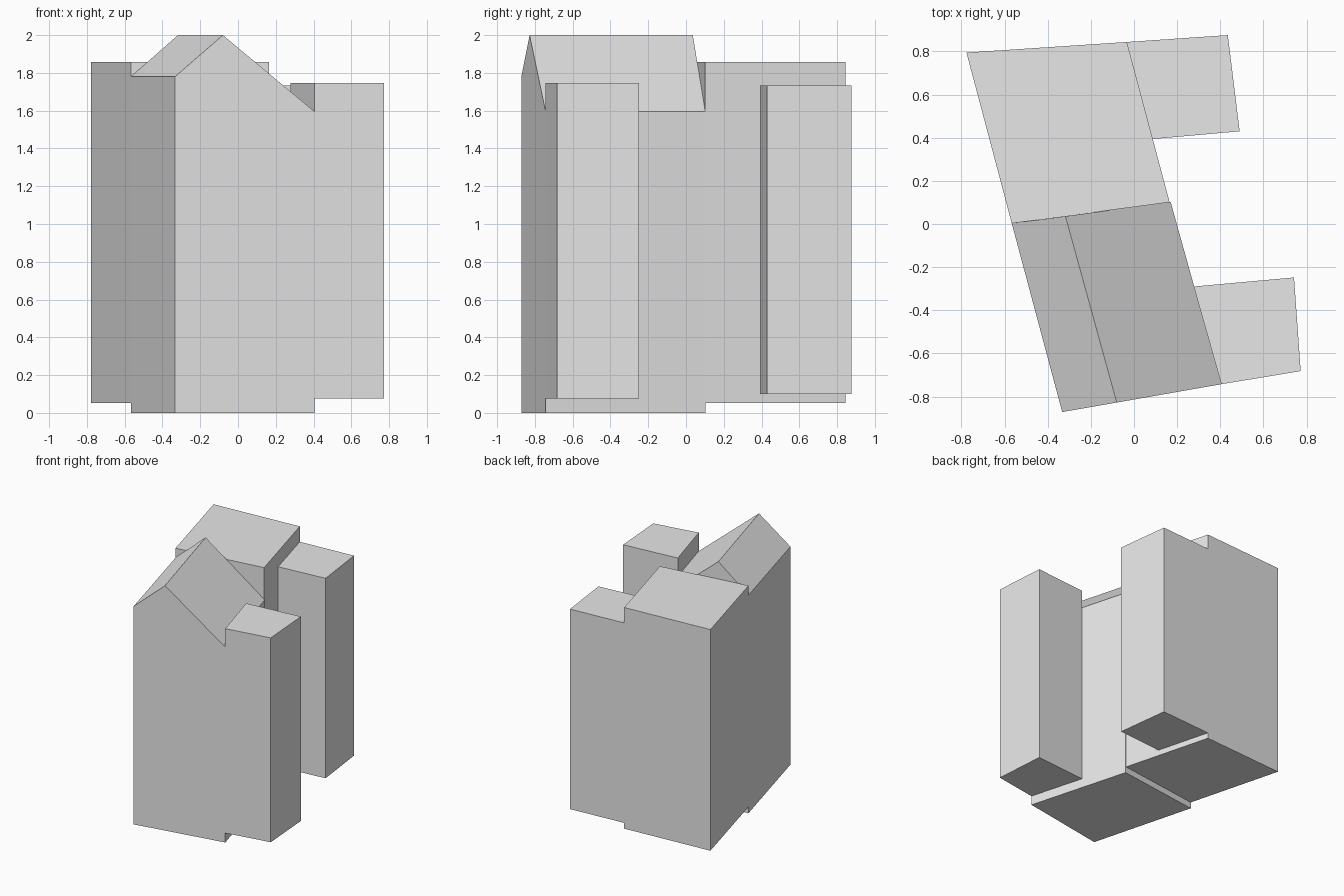
import bpy
import bmesh

# Remove the default object
cube = bpy.data.objects.get("Cube")
if cube:
    bpy.data.objects.remove(cube, do_unlink=True)

# One plain grey for the whole building
GREY = (0.8, 0.8, 0.8, 1.0)
wall_grey = bpy.data.materials.new("wall_grey")
wall_grey.use_nodes = True
wall_grey.diffuse_color = GREY
wall_grey.node_tree.nodes["Principled BSDF"].inputs["Base Color"].default_value = GREY


def loft(name, start, end):
    """Close a solid between two matching outlines."""
    bm = bmesh.new()
    a = [bm.verts.new(p) for p in start]
    b = [bm.verts.new(p) for p in end]
    bm.faces.new(a)
    bm.faces.new(b)
    for i in range(len(a)):
        j = (i + 1) % len(a)
        bm.faces.new((a[i], a[j], b[j], b[i]))
    bmesh.ops.recalc_face_normals(bm, faces=bm.faces)
    mesh = bpy.data.meshes.new(name)
    bm.to_mesh(mesh)
    bm.free()
    mesh.materials.append(wall_grey)
    obj = bpy.data.objects.new(name, mesh)
    bpy.context.collection.objects.link(obj)
    return obj


def block(name, footprint, bottom, top):
    """Raise a flat-roofed block from its plan."""
    return loft(name, [(x, y, bottom) for x, y in footprint],
                [(x, y, top) for x, y in footprint])


def gable(left, ridge, right):
    """End wall outline with uneven eaves."""
    return [(*left, 0), (*right, 0), (*right, 1.595), (*ridge, 2), (*left, 1.78)]


# Front house with an uneven pitched roof
loft("gabled_house",
     gable((-0.333, -0.872), (-0.08, -0.828), (0.405, -0.743)),
     gable((-0.567, 0.003), (-0.318, 0.036), (0.17, 0.102)))

# Rear house with a flat roof
block("rear_house",
      [(-0.777, 0.795), (-0.567, 0.003), (0.165, 0.101), (-0.033, 0.844)],
      0.052, 1.858)

# Side wings
block("front_wing",
      [(0.405, -0.743), (0.773, -0.682), (0.742, -0.248), (0.277, -0.29)],
      0.077, 1.746)
block("rear_wing",
      [(0.085, 0.394), (0.49, 0.43), (0.435, 0.876), (-0.033, 0.844)],
      0.099, 1.732)
